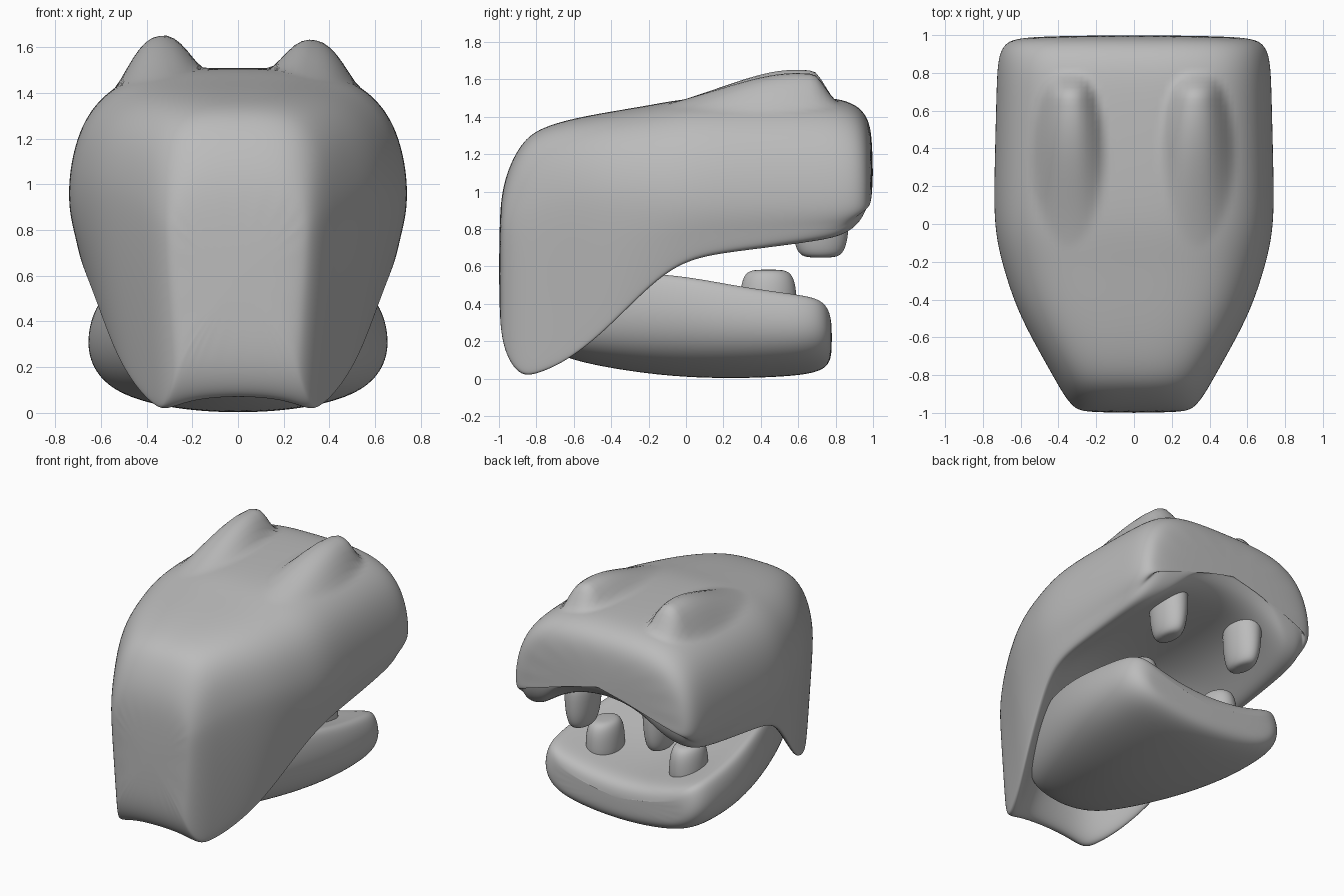
import bpy, bmesh, math

cube = bpy.data.objects.get("Cube")
if cube:
    bpy.data.objects.remove(cube, do_unlink=True)

grey = bpy.data.materials.new("plain_grey")
grey.use_nodes = True
grey.diffuse_color = (0.5, 0.5, 0.5, 1)
grey.node_tree.nodes["Principled BSDF"].inputs["Base Color"].default_value = (0.5, 0.5, 0.5, 1)


def add_object(name, bm, levels):
    """Make a smooth, subdivided object from a bmesh."""
    bmesh.ops.recalc_face_normals(bm, faces=bm.faces)
    mesh = bpy.data.meshes.new(name)
    bm.to_mesh(mesh)
    bm.free()
    mesh.materials.append(grey)
    obj = bpy.data.objects.new(name, mesh)
    bpy.context.collection.objects.link(obj)
    sub = obj.modifiers.new("smooth_form", "SUBSURF")
    sub.levels = sub.render_levels = levels
    bpy.context.view_layer.objects.active = obj
    obj.select_set(True)
    bpy.ops.object.modifier_apply(modifier=sub.name)
    bpy.ops.object.shade_smooth_by_angle(angle=math.radians(40))
    obj.select_set(False)
    return obj


def skin(name, rings, levels):
    """Join closed rings of points into one capped surface."""
    bm = bmesh.new()
    loops = [[bm.verts.new(p) for p in ring] for ring in rings]
    n = len(loops[0])
    for a, b in zip(loops, loops[1:]):
        for i in range(n):
            j = (i + 1) % n
            bm.faces.new((a[i], a[j], b[j], b[i]))
    bm.faces.new(loops[0])
    bm.faces.new(loops[-1])
    return add_object(name, bm, levels)


def loft(name, stations, half_ring):
    """Skin mirrored cross-sections along y; first and last points lie on x = 0."""
    rings = []
    for y, *params in stations:
        half = half_ring(*params)
        rings.append([(x, y, z) for x, z in half] + [(-x, y, z) for x, z in half[-2:0:-1]])
    return skin(name, rings, 3)


# Upper head: domed outside, thin rim at the rear, thick rolled lip at the mouth
def head_ring(w, top, rim, rim_w, palate):
    mid = min(0.9, (top + rim) / 2 + 0.15)
    h, drop, rise = top - mid, mid - rim, palate - rim
    soft = min(0.25, max(0, rim - 0.6))
    inner = rim_w - 0.04 - 0.35 * soft
    return [(0, top), (0.34 * w, top), (0.69 * w, top - 0.07 * h),
            (0.91 * w, top - 0.32 * h), (1.0 * w, top - 0.68 * h),
            (1.01 * w, mid), (0.6 * w + 0.4 * rim_w, mid - 0.5 * drop),
            (rim_w + 0.01 + 0.1 * soft, rim + 0.03 + 0.1 * soft), (rim_w, rim),
            (inner, rim + 0.02 * rise), (0.84 * inner, rim + 0.32 * rise),
            (0.5 * inner, rim + 0.8 * rise), (0, palate)]


head = loft("upper_head", [
    (-1.00, 0.25, 0.86, 0.34, 0.21, 0.35),
    (-0.975, 0.32, 1.07, 0.14, 0.27, 0.15),
    (-0.89, 0.38, 1.25, 0.01, 0.32, 0.03),
    (-0.80, 0.43, 1.33, 0.02, 0.36, 0.17),
    (-0.65, 0.515, 1.38, 0.08, 0.43, 0.60),
    (-0.45, 0.62, 1.42, 0.23, 0.53, 0.75),
    (-0.20, 0.70, 1.46, 0.49, 0.62, 0.85),
    (0.00, 0.74, 1.50, 0.64, 0.68, 0.91),
    (0.30, 0.735, 1.51, 0.68, 0.68, 0.95),
    (0.70, 0.725, 1.51, 0.73, 0.67, 0.97),
    (0.86, 0.72, 1.49, 0.765, 0.65, 0.99),
    (0.96, 0.69, 1.43, 0.86, 0.60, 1.04),
    (1.00, 0.58, 1.30, 1.04, 0.49, 1.12)], head_ring)


def smooth_step(a, b, t):
    t = max(0, min(1, (t - a) / (b - a)))
    return t * t * (3 - 2 * t)


# Two oval ridges raised out of the top, long ramp and steep end
for v in head.data.vertices:
    length = abs(v.co.y - 0.37) / 0.48
    if v.co.z > 1.2 and v.normal.z > 0.1 and length < 1:
        centre, height = (0.335, 0.14) if v.co.x > 0 else (0.345, 0.16)
        across = abs(abs(v.co.x) - centre) / (0.2 * math.sqrt(1 - length ** 2))
        if across < 1:
            along = smooth_step(-0.15, 0.6, v.co.y) * (1 - smooth_step(0.67, 0.82, v.co.y))
            v.co.z += height * along * (1 - across ** 2.5) ** 1.6


# Lower jaw: rounded scoop with a dished top
def jaw_ring(w, top, bottom, dish):
    h = top - bottom
    return [(0, top - dish), (0.45 * w, top - 0.75 * dish), (0.75 * w, top - 0.25 * dish),
            (0.9 * w, top), (0.97 * w, top - 0.08 * h), (1.02 * w, bottom + 0.64 * h),
            (0.97 * w, bottom + 0.36 * h), (0.79 * w, bottom + 0.14 * h),
            (0.42 * w, bottom + 0.01), (0, bottom - 0.005)]


loft("lower_jaw", [
    (-0.76, 0.22, 0.38, 0.20, 0.02),
    (-0.70, 0.32, 0.48, 0.13, 0.05),
    (-0.50, 0.44, 0.57, 0.07, 0.10),
    (-0.10, 0.58, 0.58, 0.01, 0.14),
    (0.25, 0.65, 0.51, 0.00, 0.14),
    (0.52, 0.655, 0.47, 0.01, 0.125),
    (0.66, 0.64, 0.45, 0.025, 0.11),
    (0.735, 0.60, 0.42, 0.05, 0.10),
    (0.77, 0.54, 0.36, 0.09, 0.08),
    (0.78, 0.45, 0.28, 0.15, 0.05)], jaw_ring)


# Blunt teeth: tapered pegs with rounded tips, narrower across than along
def tooth(name, x, y, base, tip, taper):
    rings = []
    for t, r in ((0, 0.155), (0.5, 0.16), (0.8, 0.15), (0.98, 0.12), (1.01, 0.06)):
        z = base + (tip - base) * t
        wide = r * (0.78 - taper * t)
        angles = [math.tau * i / 12 for i in range(12)]
        rings.append([(x + wide * math.cos(a), y + r * math.sin(a), z) for a in angles])
    skin(name, rings, 2)


for side, x in (("left", 1), ("right", -1)):
    tooth("upper_tooth_" + side, 0.31 * x, 0.72, 1.05, 0.65, 0.2)
    tooth("lower_tooth_" + side, 0.33 * x, 0.44, 0.27, 0.58, 0.05)
